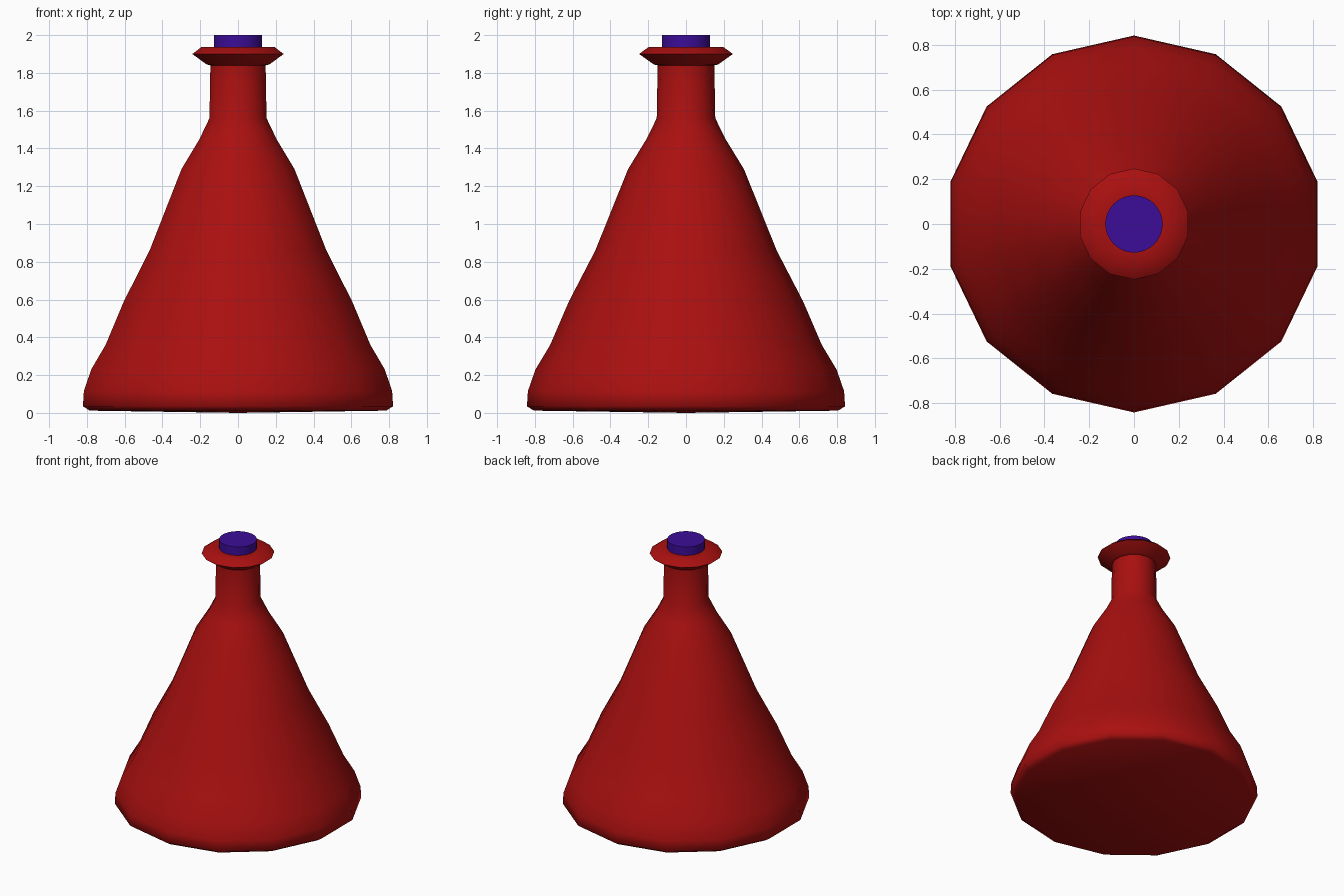
import bpy, bmesh, math

if "Cube" in bpy.data.objects:
    bpy.data.objects.remove(bpy.data.objects["Cube"])


def material(name, color):
    m = bpy.data.materials.new(name)
    m.diffuse_color = (*color, 1)
    m.use_nodes = True
    m.node_tree.nodes["Principled BSDF"].inputs["Base Color"].default_value = m.diffuse_color
    return m


def lathe(name, profile, sides, mat, angle):
    """Revolve (radius, z) points about z; radius 0 makes a pole."""
    bm = bmesh.new()
    rings = []
    for r, z in profile:
        n = sides if r > 0 else 1
        rings.append([bm.verts.new((r * math.sin(2 * math.pi * i / sides),
                                    r * math.cos(2 * math.pi * i / sides), z))
                      for i in range(n)])
    for a, b in zip(rings, rings[1:]):
        for i in range(sides):
            j = (i + 1) % sides
            quad = [a[i % len(a)], a[j % len(a)], b[j % len(b)], b[i % len(b)]]
            bm.faces.new(list(dict.fromkeys(quad)))
    bmesh.ops.recalc_face_normals(bm, faces=bm.faces)
    mesh = bpy.data.meshes.new(name)
    bm.to_mesh(mesh)
    bm.free()
    obj = bpy.data.objects.new(name, mesh)
    bpy.context.collection.objects.link(obj)
    mesh.materials.append(mat)
    bpy.ops.object.select_all(action='DESELECT')
    obj.select_set(True)
    bpy.context.view_layer.objects.active = obj
    bpy.ops.object.shade_smooth_by_angle(angle=math.radians(angle))
    return obj


red = material("red_glass", (0.4, 0.005, 0.005))
purple = material("purple_stopper", (0.045, 0.004, 0.31))

# Flask: base, cone, neck, flared lip, closed by a flat rim under the stopper
lathe("flask", [
    (0, 0.0), (0.805, 0.012), (0.842, 0.035), (0.837, 0.115), (0.797, 0.23),
    (0.719, 0.36), (0.62, 0.59), (0.48, 0.86), (0.307, 1.29), (0.209, 1.45),
    (0.155, 1.56), (0.15, 1.84), (0.171, 1.845), (0.248, 1.90),
    (0.198, 1.937), (0.125, 1.937), (0.12, 1.84), (0, 1.84),
], 14, red, 65)

# Stopper
lathe("stopper", [(0, 1.85), (0.128, 1.85), (0.128, 2.0), (0, 2.0)], 32, purple, 40)
